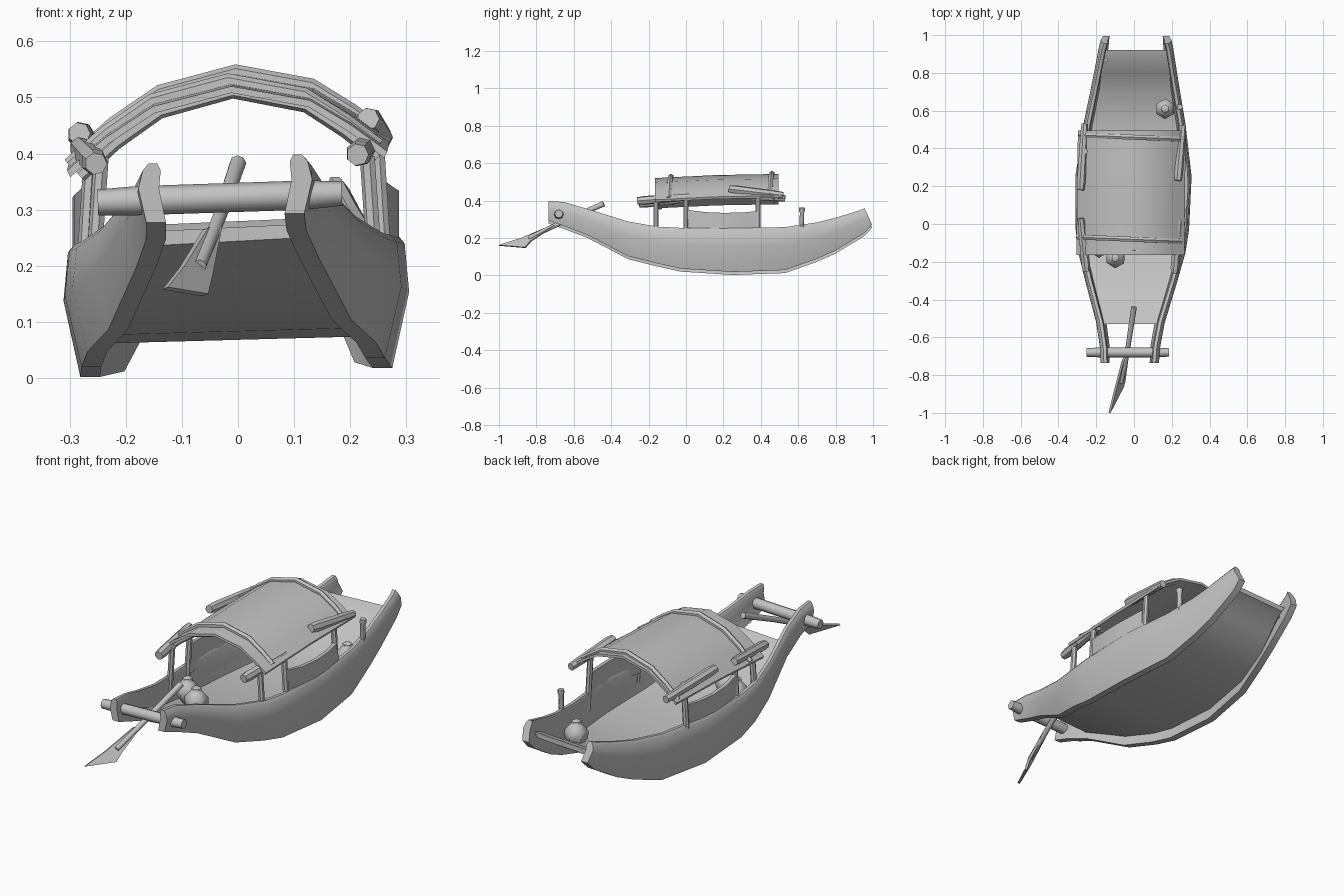
import bpy, bmesh, math
from mathutils import Vector

cube = bpy.data.objects.get("Cube")
if cube:
    bpy.data.objects.remove(cube, do_unlink=True)

mat = bpy.data.materials.new("plain grey")
mat.use_nodes = True
GREY = (0.55, 0.55, 0.55, 1)
mat.diffuse_color = GREY
mat.node_tree.nodes["Principled BSDF"].inputs["Base Color"].default_value = GREY


def finish(name, bm, angle=35):
    """Turn a bmesh into a named, shaded object."""
    bmesh.ops.recalc_face_normals(bm, faces=bm.faces)
    me = bpy.data.meshes.new(name)
    bm.to_mesh(me)
    bm.free()
    me.materials.append(mat)
    ob = bpy.data.objects.new(name, me)
    bpy.context.collection.objects.link(ob)
    bpy.ops.object.select_all(action='DESELECT')
    ob.select_set(True)
    bpy.context.view_layer.objects.active = ob
    bpy.ops.object.shade_smooth_by_angle(angle=math.radians(angle))
    return ob


def loft(name, rings, angle=35):
    """Skin closed rings of equal length and cap both ends."""
    bm = bmesh.new()
    vs = [[bm.verts.new(p) for p in r] for r in rings]
    n = len(vs[0])
    for a, b in zip(vs, vs[1:]):
        for i in range(n):
            j = (i + 1) % n
            bm.faces.new((a[i], a[j], b[j], b[i]))
    bm.faces.new(vs[0])
    bm.faces.new(vs[-1])
    return finish(name, bm, angle)


def tube(name, pts, radii, sides=8):
    """Round bar along a path; radii is one number or one per point."""
    pts = [Vector(p) for p in pts]
    if not isinstance(radii, (list, tuple)):
        radii = [radii] * len(pts)
    rings = []
    for i, p in enumerate(pts):
        d = (pts[min(i + 1, len(pts) - 1)] - pts[max(i - 1, 0)]).normalized()
        ref = Vector((0, 0, 1)) if abs(d.z) < 0.8 else Vector((0, 1, 0))
        if abs(d.y) < 0.5:
            ref = Vector((0, 1, 0))
        u = d.cross(ref).normalized()
        v = d.cross(u)
        rings.append([p + radii[i] * (math.cos(t) * u + math.sin(t) * v)
                      for t in (2 * math.pi * k / sides for k in range(sides))])
    return loft(name, rings, 50)


def centre(y):
    return -0.008 + 0.02 * y


# Hull sides: y, half width, bottom z, top z, backward lean of the bottom
STATIONS = [
    (-0.735, 0.155, 0.285, 0.390, 0.00),
    (-0.65, 0.160, 0.255, 0.383, 0.00),
    (-0.52, 0.182, 0.205, 0.345, 0.00),
    (-0.31, 0.242, 0.095, 0.280, 0.00),
    (-0.15, 0.284, 0.055, 0.252, 0.00),
    (-0.03, 0.300, 0.028, 0.246, 0.00),
    (0.25, 0.308, 0.010, 0.244, 0.00),
    (0.53, 0.270, 0.020, 0.250, 0.00),
    (0.70, 0.238, 0.080, 0.275, 0.00),
    (0.80, 0.220, 0.125, 0.300, 0.00),
    (0.93, 0.196, 0.215, 0.340, 0.02),
    (0.955, 0.188, 0.262, 0.350, 0.04),
]

for side, label in ((1, "left"), (-1, "right")):
    rings = []
    for y, w, zb, zt, lean in STATIONS:
        h = zt - zb
        tuck = 0.03 * min(1, h / 0.22)
        zm = zb + 0.58 * h
        sec = [(w - tuck - 0.035, zb), (w - tuck, zb), (w, zm),
               (w - 0.008, zt - 0.012), (w - 0.018, zt), (w - 0.034, zt),
               (w - 0.040, zt - 0.012), (w - 0.037, zm)]
        rings.append([(centre(y) + side * x,
                       y + lean * (zt - z) / h,
                       z + side * 0.008) for x, z in sec])
    loft(label + "_hull_side", rings, 40)


def half_width(y):
    for a, b in zip(STATIONS, STATIONS[1:]):
        if y <= b[0]:
            t = (y - a[0]) / (b[0] - a[0])
            return a[1] + t * (b[1] - a[1])
    return STATIONS[-1][1]


# Hull bottom between the sides: y, underside z
FLOOR = [(-0.53, 0.243), (-0.42, 0.195), (-0.31, 0.145), (-0.15, 0.105),
         (-0.03, 0.083), (0.25, 0.068), (0.53, 0.075), (0.71, 0.128),
         (0.80, 0.190), (0.87, 0.238), (0.92, 0.255)]
rings = []
for y, z in FLOOR:
    w = half_width(y) - 0.035
    wb = w - 0.015
    c = centre(y)
    rings.append([(c - wb, y, z - 0.007), (c + wb, y, z + 0.007),
                  (c + w, y, z + 0.032), (c - w, y, z + 0.018)])
loft("hull_bottom", rings, 30)

# Cross beam at the bow
tube("bow_cross_beam", [(-0.25, -0.68, 0.313), (-0.18, -0.68, 0.316),
                        (0.12, -0.68, 0.326), (0.185, -0.68, 0.329)],
     [0.023, 0.026, 0.026, 0.022])

# Steering oar: shaft and triangular blade
tube("oar_shaft", [(-0.068, -0.84, 0.200), (-0.03, -0.64, 0.295),
                   (0.0, -0.44, 0.383)], [0.012, 0.013, 0.015])
blade = [Vector(p) for p in ((-0.13, -1.0, 0.160), (-0.058, -0.86, 0.148),
                             (-0.05, -0.83, 0.182), (-0.033, -0.70, 0.268),
                             (-0.058, -0.72, 0.266), (-0.10, -0.88, 0.198))]
normal = (blade[1] - blade[0]).cross(blade[3] - blade[0]).normalized() * 0.006
loft("oar_blade", [[p - normal for p in blade], [p + normal for p in blade]], 20)

# Arched canopy sheet
ARCH = [(-0.303, 0.378), (-0.235, 0.436), (-0.15, 0.492), (-0.01, 0.528),
        (0.13, 0.503), (0.205, 0.458), (0.268, 0.412)]
rings = []
for y, dz in ((-0.165, -0.008), (0.16, 0.008), (0.495, 0.014)):
    dx = 0.012 * y
    rings.append([(x + dx, y, z + dz) for x, z in ARCH] +
                 [(x * 0.98 + dx, y, z + dz - 0.012) for x, z in reversed(ARCH)])
loft("canopy", rings, 35)

# Hoops over the canopy
for name, y, dz, dx in (("front_hoop", -0.085, 0.0, -0.008),
                        ("rear_hoop", 0.455, 0.016, 0.006)):
    tube(name, [(x * 0.96 + dx, y + 0.04 * (0.1 - x), z + dz) for x, z in ARCH],
         0.015, 6)
tube("front_lower_hoop", [(x * 0.93, -0.14, z - 0.018) for x, z in ARCH], 0.012, 6)

# Eave logs, two on each side
LOGS = {
    "right_front_log": ((-0.253, -0.25, 0.382), (-0.282, 0.03, 0.412)),
    "right_rear_log": ((-0.283, 0.18, 0.436), (-0.262, 0.53, 0.412)),
    "left_front_log": ((0.213, -0.26, 0.398), (0.237, 0.02, 0.420)),
    "left_rear_log": ((0.232, 0.23, 0.462), (0.258, 0.52, 0.428)),
}
for name, (a, b) in LOGS.items():
    a, b = Vector(a), Vector(b)
    tube(name, [a, a.lerp(b, 0.12), a.lerp(b, 0.9), b],
         [0.020, 0.024, 0.020, 0.018], 7)

# Canopy posts, and low side panels between them
for side, label in ((1, "left"), (-1, "right")):
    sx = 0.0 if side > 0 else -0.012
    for i, (y, x, top) in enumerate(((-0.16, 0.235, 0.395), (0.0, 0.252, 0.415),
                                     (0.385, 0.250, 0.437))):
        tube(f"{label}_post_{i + 1}", [(side * (x + 0.012) + sx, y, 0.16),
                                       (side * (x - 0.004) + sx, y, top)], 0.014, 7)
    rings = []
    for y, out, top in ((0.0, 0.262, 0.345), (0.10, 0.278, 0.332),
                        (0.20, 0.283, 0.328), (0.30, 0.276, 0.330),
                        (0.38, 0.262, 0.337)):
        c, dz = centre(y), side * 0.006
        rings.append([(c + side * (out + dx), y, z + dz) for dx, z in
                      ((-0.010, 0.20), (0.008, 0.20), (0.008, top), (-0.010, top))])
    loft(label + "_side_panel", rings, 35)

# Mooring stakes at the stern
tube("left_stake", [(0.238, 0.62, 0.22), (0.240, 0.62, 0.335), (0.241, 0.62, 0.345),
                    (0.242, 0.62, 0.362)], [0.013, 0.012, 0.016, 0.015], 7)
tube("right_stake", [(-0.15, 0.87, 0.24), (-0.15, 0.87, 0.292)], 0.011, 7)

# Lidded jars standing on the hull bottom
PROFILE = [(0.028, -0.055), (0.052, -0.022), (0.054, 0.015), (0.030, 0.042),
           (0.022, 0.048), (0.022, 0.060), (0.006, 0.068)]
for name, (x, y, z) in (("front_jar", (-0.098, -0.18, 0.180)),
                        ("side_jar", (-0.185, -0.125, 0.185)),
                        ("rear_jar", (0.165, 0.61, 0.165))):
    loft(name, [[(x + r * math.cos(k * math.pi / 3 + 0.5),
                  y + r * math.sin(k * math.pi / 3 + 0.5), z + h)
                 for k in range(6)] for r, h in PROFILE], 50)
